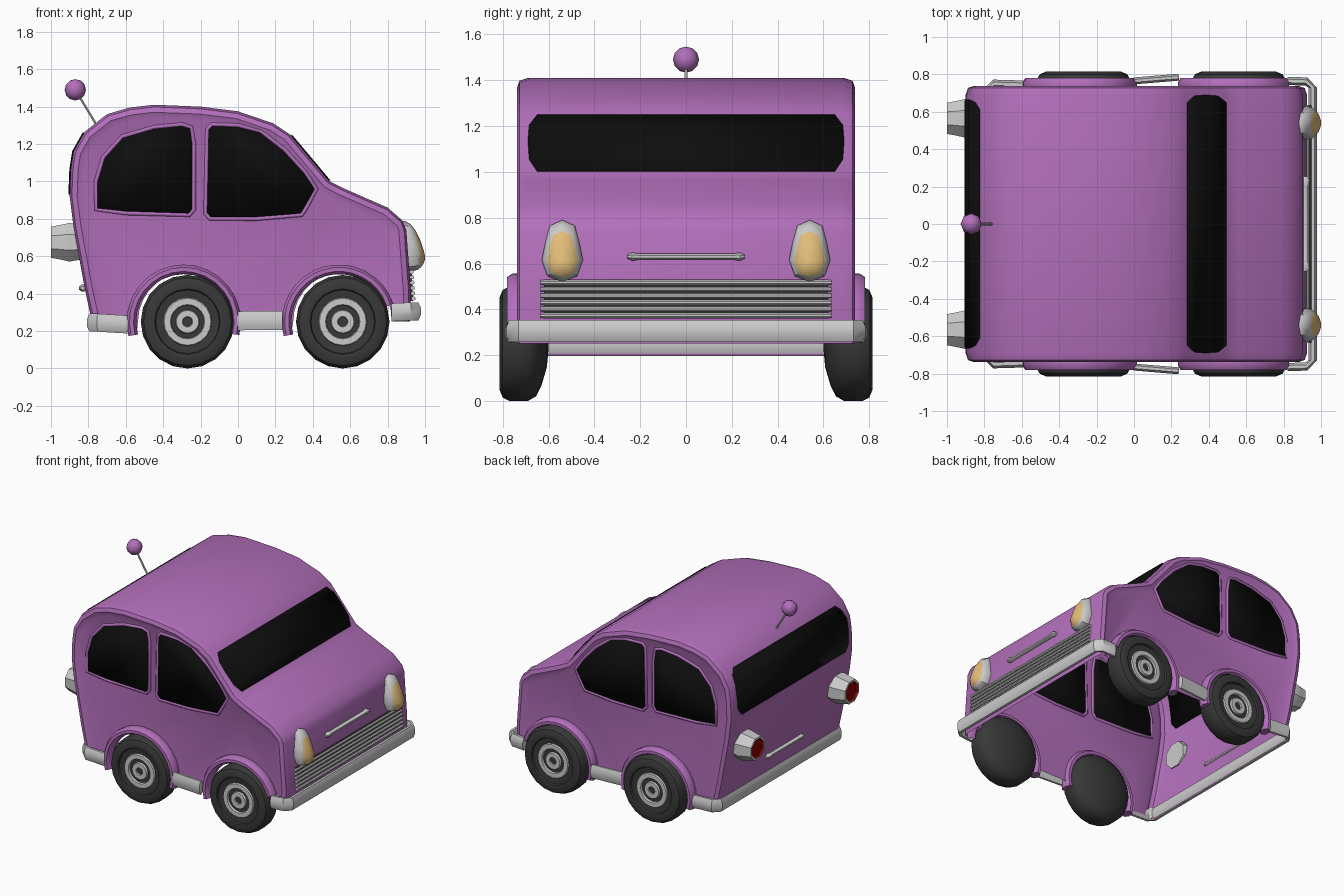
import bpy, bmesh, math
from mathutils import Vector

if "Cube" in bpy.data.objects:
    bpy.data.objects.remove(bpy.data.objects["Cube"])


def material(name, rgb):
    m = bpy.data.materials.new(name)
    m.diffuse_color = (*rgb, 1)
    m.use_nodes = True
    m.node_tree.nodes["Principled BSDF"].inputs["Base Color"].default_value = m.diffuse_color
    return m


PAINT = material("purple_paint", (0.45, 0.16, 0.5))
GLASS = material("dark_glass", (0.004, 0.004, 0.004))
RUBBER = material("rubber", (0.04, 0.04, 0.04))
CHROME = material("chrome", (0.55, 0.55, 0.55))
AMBER = material("amber", (0.75, 0.5, 0.19))
RED = material("red", (0.25, 0.0, 0.0))


def make(name, verts, faces, mats, ids=None, angle=40):
    me = bpy.data.meshes.new(name)
    me.from_pydata([tuple(v) for v in verts], [], faces)
    for m in mats:
        me.materials.append(m)
    if ids:
        for p, i in zip(me.polygons, ids):
            p.material_index = i
    bm = bmesh.new()
    bm.from_mesh(me)
    bmesh.ops.recalc_face_normals(bm, faces=bm.faces)
    bm.to_mesh(me)
    bm.free()
    for p in me.polygons:
        p.use_smooth = True
    me.set_sharp_from_angle(angle=math.radians(angle))
    ob = bpy.data.objects.new(name, me)
    bpy.context.collection.objects.link(ob)
    return ob


def loft(name, rings, mats, seg_ids=None, angle=40):
    """Skin closed rings and cap both ends; seg_ids gives a material per band."""
    n, k = len(rings[0]), len(rings)
    seg_ids = seg_ids or [0] * (k - 1)
    faces, ids = [], []
    for i in range(k - 1):
        for j in range(n):
            a, b = i * n + j, i * n + (j + 1) % n
            faces.append((a, b, b + n, a + n))
            ids.append(seg_ids[i])
    faces += [tuple(range(n)), tuple(range((k - 1) * n, k * n))]
    ids += [seg_ids[0], seg_ids[-1]]
    return make(name, [v for r in rings for v in r], faces, mats, ids, angle)


def tube(name, path, a, b, up, mats, scale=None, n=8):
    """Elliptical tube: half-size a across the path, b along the up axis."""
    path, up, rings = [Vector(p) for p in path], Vector(up), []
    for i, p in enumerate(path):
        t = path[min(i + 1, len(path) - 1)] - path[max(i - 1, 0)]
        side = t.cross(up).normalized()
        s = scale[i] if scale else 1
        rings.append([p + s * (side * a * math.cos(w) + up * b * math.sin(w))
                      for w in (math.tau * (j + 0.5) / n for j in range(n))])
    return loft(name, rings, mats)


def arc(cx, cz, r, a0, a1, n):
    return [(cx + r * math.cos(math.radians(a0 + (a1 - a0) * i / n)),
             cz + r * math.sin(math.radians(a0 + (a1 - a0) * i / n))) for i in range(n + 1)]


# Body shell: side profile from rear sill over the roof to the front sill, open below
PROFILE = [Vector(p) for p in [
    (-.77, .2), (-.82, .43), (-.88, .76), (-.9, .92), (-.895, 1.06), (-.88, 1.16), (-.82, 1.265),
    (-.7, 1.36), (-.58, 1.395), (-.45, 1.41), (-.2, 1.4), (0, 1.375), (.19, 1.31), (.28, 1.25),
    (.49, 1.0), (.56, .965), (.8, .86), (.88, .79), (.9, .74), (.925, .4), (.92, .25)]]


def inset(d):
    out = []
    for i, p in enumerate(PROFILE):
        t = (PROFILE[min(i + 1, len(PROFILE) - 1)] - PROFILE[max(i - 1, 0)]).normalized()
        out.append(p + d * Vector((t.y, -t.x)))
    return out


WHEEL_X = (-0.27, 0.56)
half = [(.722, .075), (.737, .04), (.727, .012), (.69, 0)]
sections = [(-y, d) for y, d in half] + half[::-1]
verts = [(p.x, y, p.y) for y, d in sections for p in inset(d)]
n = len(PROFILE)
faces = [(i * n + j, i * n + j + 1, (i + 1) * n + j + 1, (i + 1) * n + j)
         for i in range(len(sections) - 1) for j in range(n - 1)]
sill = (arc(WHEEL_X[1], .25, .265, 0, 180, 14) + [(.29, .22), (0, .22)]
        + arc(WHEEL_X[0], .25, .265, 0, 180, 14) + [(-.54, .2)])
for y, first in ((-.722, 0), (.722, (len(sections) - 1) * n)):
    k = len(verts)
    verts += [(x, y, z) for x, z in sill]
    faces.append(tuple(range(first, first + n)) + tuple(range(k, len(verts))))
make("body_shell", verts, faces, [PAINT])


# Side windows with rounded painted frames
def solid_sheet(ob, t):
    m = ob.modifiers.new("thickness", 'SOLIDIFY')
    m.thickness, m.offset = t, 0


SIDE_WINDOWS = {
    "rear": [(-.76, .85), (-.76, 1.0), (-.72, 1.13), (-.62, 1.24), (-.45, 1.29), (-.3, 1.305),
             (-.25, 1.29), (-.235, 1.2), (-.235, .85), (-.26, .82), (-.6, .83)],
    "front": [(-.175, .83), (-.15, .8), (.1, .8), (.34, .82), (.36, .85), (.42, .96), (.36, 1.05),
              (.25, 1.17), (.12, 1.27), (0, 1.3), (-.14, 1.305), (-.165, 1.28)]}
for label, pts in SIDE_WINDOWS.items():
    for s, side in ((-1, "right"), (1, "left")):
        vs = [(x, s * .722, z) for x, z in pts]
        solid_sheet(make(f"{label}_{side}_window", vs, [tuple(range(len(vs)))], [GLASS]), .012)
        cu = bpy.data.curves.new(f"{label}_{side}_window_frame", 'CURVE')
        cu.dimensions, cu.bevel_depth, cu.bevel_resolution = '3D', .012, 1
        sp = cu.splines.new('POLY')
        sp.points.add(len(vs) - 1)
        for q, v in zip(sp.points, vs):
            q.co = (*v, 1)
        sp.use_cyclic_u = True
        cu.materials.append(PAINT)
        bpy.context.collection.objects.link(bpy.data.objects.new(cu.name, cu))


# Windscreen and rear window: rows of (x, z, half width), narrower at the ends
def cross_window(name, rows):
    vs = [(x, s * w, z) for x, z, w in rows for s in (-1, 1)]
    fs = [(2 * i, 2 * i + 1, 2 * i + 3, 2 * i + 2) for i in range(len(rows) - 1)]
    solid_sheet(make(name, vs, fs, [GLASS]), .014)


cross_window("windscreen", [(.284, 1.245, .65), (.322, 1.2, .685), (.38, 1.131, .69),
                            (.444, 1.055, .685), (.488, 1.002, .65)])
cross_window("rear_window", [(-.9, .93, .62), (-.898, .98, .66), (-.895, 1.06, .665),
                             (-.88, 1.16, .665), (-.847, 1.218, .65), (-.823, 1.26, .61)])

# Wheels (lathed, domed at the back) and fenders
TYRE = [(.02, .6), (.1, .607), (.18, .63), (.23, .655), (.25, .69), (.25, .77), (.235, .8), (.2, .815),
        (.175, .81), (.17, .795), (.13, .79), (.125, .8), (.092, .8), (.088, .785), (.064, .785),
        (.06, .8), (.028, .8), (.025, .79), (.004, .79)]
bands = [1 if i in (10, 11, 12, 14, 15, 16) else 0 for i in range(len(TYRE) - 1)]
for s, side in ((-1, "right"), (1, "left")):
    for cx, label, a0 in ((WHEEL_X[0], "rear", -14), (WHEEL_X[1], "front", 18)):
        rings = [[(cx + r * math.cos(w), s * y, .25 + r * math.sin(w))
                  for w in (math.tau * j / 20 for j in range(20))] for r, y in TYRE]
        loft(f"{label}_{side}_wheel", rings, [RUBBER, CHROME], bands)
        path = [(x, s * .74, z) for x, z in arc(cx - .02, .25, .28, a0, 195, 16)]
        tube(f"{label}_{side}_fender", path, .028, .045, (0, 1, 0), [PAINT])
    # Sill bar between the wheels
    tube(f"{side}_sill_bar", [(0, s * .765, .255), (.24, s * .785, .257)], .02, .055, (0, 0, 1), [])

# Bumpers wrapping round the corners
Z = (0, 0, 1)
front = [(.82, .765, .3), (.92, .762, .305), (.955, .73, .305)]
rear = [(-.59, .745, .235), (-.75, .75, .245), (-.785, .715, .245)]
for name, pts in (("front_bumper", front), ("rear_bumper", rear)):
    tube(name, pts + [(x, -y, z) for x, y, z in pts[::-1]], .024, .052, Z, [])

# Grille: dark backing and horizontal bars
loft("grille_backing", [[(x, y, z) for x, z in ((.9, .36), (.936, .36), (.928, .53), (.9, .53))]
                        for y in (-.62, .62)], [RUBBER])
for i in range(6):
    z = .373 + i * .0287
    x = .938 - .07 * (z - .37)
    tube(f"grille_bar_{i + 1}", [(x, -.635, z), (x, .635, z)], .012, .0115, Z, [])

# Trim strips on nose and tail
for name, x, z, w in (("nose_trim", .915, .63, .255), ("tail_trim", -.828, .43, .22)):
    tube(name, [(x, y, z) for y in (-w, -w + .02, -w + .05, w - .05, w - .02, w)],
         .018, .014, Z, [], scale=[.7, 1.4, 1, 1, 1.4, .7])

# Headlights (teardrop) and tail lights
DROP = [(0, -.08), (.065, -.055), (.09, .015), (.075, .09), (.055, .165), (0, .19),
        (-.055, .165), (-.075, .09), (-.09, .015), (-.065, -.055)]
for s, side in ((-1, "right"), (1, "left")):
    rings = [[(.93 + dx - .2 * max(dz, -.02) * k, s * .54 + k * dy, .6 + k * dz) for dy, dz in DROP]
             for dx, k in ((-.05, .95), (0, 1), (.028, .9), (.045, .74), (.06, .5), (.07, .15))]
    loft(f"{side}_headlight", rings, [CHROME, AMBER], [0, 0, 0, 1, 1])
    rings = [[(x, s * .565 + r * math.cos(w), .675 + r * math.sin(w))
              for w in (math.tau * (j + .5) / 8 for j in range(8))]
             for x, r in ((-.84, .1), (-.9, .112), (-.95, .1), (-1, .09), (-1, .074), (-.985, .07))]
    loft(f"{side}_tail_light", rings, [CHROME, RED], [0, 0, 0, 0, 1])

# Aerial with ball
tube("aerial_rod", [(-.755, 0, 1.3), (-.87, 0, 1.49)], .007, .007, (0, 1, 0), [], n=6)
bpy.ops.mesh.primitive_uv_sphere_add(segments=8, ring_count=6, radius=.057, location=(-.87, 0, 1.49))
ball = bpy.context.object
ball.name = "aerial_ball"
ball.data.materials.append(PAINT)
bpy.ops.object.shade_smooth()
